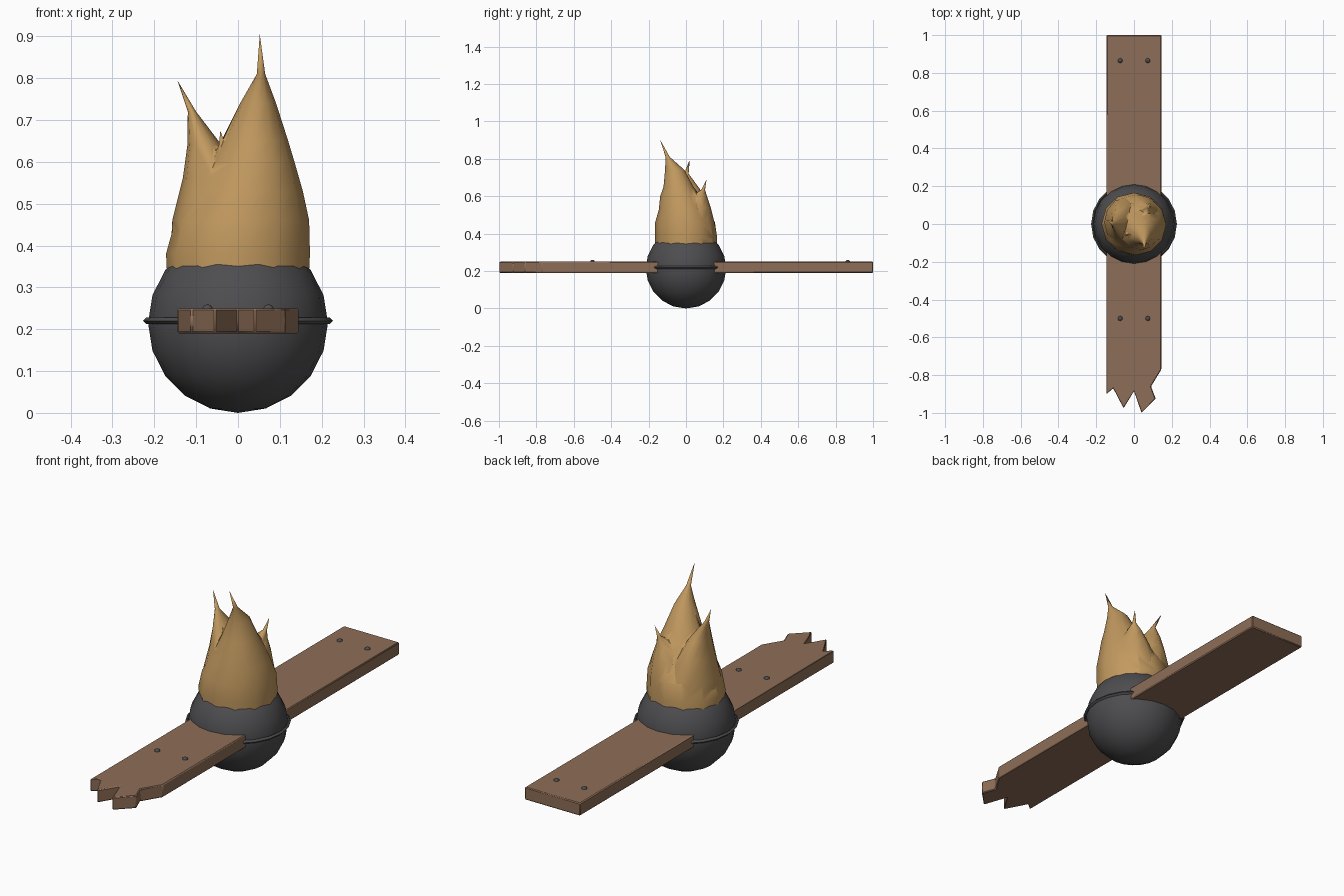
import bpy, bmesh, math

if "Cube" in bpy.data.objects:
    bpy.data.objects.remove(bpy.data.objects["Cube"])


def material(name, rgb):
    m = bpy.data.materials.new(name)
    m.diffuse_color = (*rgb, 1)
    m.use_nodes = True
    m.node_tree.nodes["Principled BSDF"].inputs["Base Color"].default_value = m.diffuse_color
    return m


IRON = material("iron", (0.075, 0.075, 0.08))
WOOD = material("wood", (0.27, 0.155, 0.095))
FLAME = material("flame", (0.54, 0.32, 0.115))


def finish(ob, name, mat, angle=40):
    ob.name = name
    ob.data.materials.clear()
    ob.data.materials.append(mat)
    bpy.ops.object.select_all(action='DESELECT')
    ob.select_set(True)
    bpy.context.view_layer.objects.active = ob
    bpy.ops.object.shade_smooth_by_angle(angle=math.radians(angle))
    return ob


def from_bmesh(bm, name):
    bmesh.ops.recalc_face_normals(bm, faces=bm.faces)
    me = bpy.data.meshes.new(name)
    bm.to_mesh(me)
    bm.free()
    ob = bpy.data.objects.new(name, me)
    bpy.context.collection.objects.link(ob)
    return ob


def tongue(name, rings, tip, sides=12):
    """Loft of ellipses (cx, cy, z, rx, ry) closed to a point."""
    bm = bmesh.new()
    loops = []
    for cx, cy, z, rx, ry in rings:
        loops.append([bm.verts.new((cx + rx * math.cos(a), cy + ry * math.sin(a), z))
                      for a in (2 * math.pi * i / sides for i in range(sides))])
    top = bm.verts.new(tip)
    bm.faces.new(loops[0])
    for i in range(sides):
        j = (i + 1) % sides
        for lo, hi in zip(loops, loops[1:]):
            bm.faces.new((lo[i], lo[j], hi[j], hi[i]))
        bm.faces.new((loops[-1][i], loops[-1][j], top))
    return from_bmesh(bm, name)


# Iron ball
bpy.ops.mesh.primitive_uv_sphere_add(segments=20, ring_count=10, radius=0.215,
                                     location=(0, 0, 0.215))
finish(bpy.context.object, "iron_ball", IRON)

# Thin band round the ball
bpy.ops.mesh.primitive_torus_add(major_segments=20, minor_segments=4, major_radius=0.219,
                                 minor_radius=0.008, location=(0, 0, 0.22))
finish(bpy.context.object, "ball_band", IRON)

# Plank with a splintered front end
outline = [(0.145, 1), (-0.145, 1), (-0.145, -0.9), (-0.11, -0.87), (-0.055, -0.975),
           (0, -0.885), (0.04, -1), (0.115, -0.925), (0.09, -0.86), (0.145, -0.77)]
bm = bmesh.new()
face = bm.faces.new([bm.verts.new((x, y, 0.19)) for x, y in outline])
ext = bmesh.ops.extrude_face_region(bm, geom=[face])
bmesh.ops.translate(bm, vec=(0, 0, 0.06),
                    verts=[g for g in ext["geom"] if isinstance(g, bmesh.types.BMVert)])
plank = from_bmesh(bm, "plank")
bev = plank.modifiers.new("soft_edges", 'BEVEL')
bev.width, bev.segments = 0.004, 1
finish(plank, "plank", WOOD, 30)

# Nail heads
for y, end in ((-0.5, "front"), (0.865, "back")):
    for x, side in ((-0.073, "left"), (0.073, "right")):
        bpy.ops.mesh.primitive_uv_sphere_add(segments=10, ring_count=6, radius=0.013,
                                             location=(x, y, 0.249))
        bpy.context.object.scale.z = 0.8
        finish(bpy.context.object, f"nail_{end}_{side}", IRON)

# Flame: one tall front tongue with smaller ones merged into it
flame = tongue("flame", [
    (0, 0, 0.30, 0.168, 0.163), (0, 0, 0.38, 0.172, 0.166), (0.01, -0.005, 0.46, 0.16, 0.16),
    (0.025, -0.015, 0.53, 0.13, 0.13), (0.035, -0.03, 0.60, 0.10, 0.108),
    (0.04, -0.04, 0.65, 0.08, 0.08), (0.048, -0.06, 0.74, 0.043, 0.052),
    (0.055, -0.098, 0.81, 0.01, 0.011)], (0.052, -0.14, 0.905))
small = [
    tongue("left_tongue", [
        (-0.02, 0, 0.31, 0.145, 0.14), (-0.045, 0.01, 0.46, 0.112, 0.13),
        (-0.062, 0.01, 0.56, 0.07, 0.1), (-0.08, 0.008, 0.64, 0.041, 0.065),
        (-0.11, 0.002, 0.72, 0.01, 0.012)], (-0.145, 0.02, 0.795)),
    tongue("back_tongue", [
        (0.02, 0.02, 0.32, 0.14, 0.14), (0.035, 0.03, 0.46, 0.11, 0.122),
        (0.05, 0.042, 0.54, 0.075, 0.09), (0.06, 0.07, 0.60, 0.037, 0.042),
        (0.076, 0.092, 0.635, 0.009, 0.01)], (0.087, 0.11, 0.69)),
    tongue("inner_tongue", [
        (-0.025, -0.035, 0.33, 0.1, 0.1), (-0.03, -0.04, 0.50, 0.07, 0.07),
        (-0.035, -0.05, 0.61, 0.025, 0.03), (-0.038, -0.052, 0.64, 0.008, 0.01)],
        (-0.042, -0.055, 0.675)),
]
finish(flame, "flame", FLAME, 50)
for part in small:
    finish(part, part.name, FLAME, 50)
    bpy.context.view_layer.objects.active = flame
    mod = flame.modifiers.new("merge", 'BOOLEAN')
    mod.operation, mod.solver, mod.object = 'UNION', 'EXACT', part
    bpy.ops.object.modifier_apply(modifier=mod.name)
    bpy.data.objects.remove(part)
